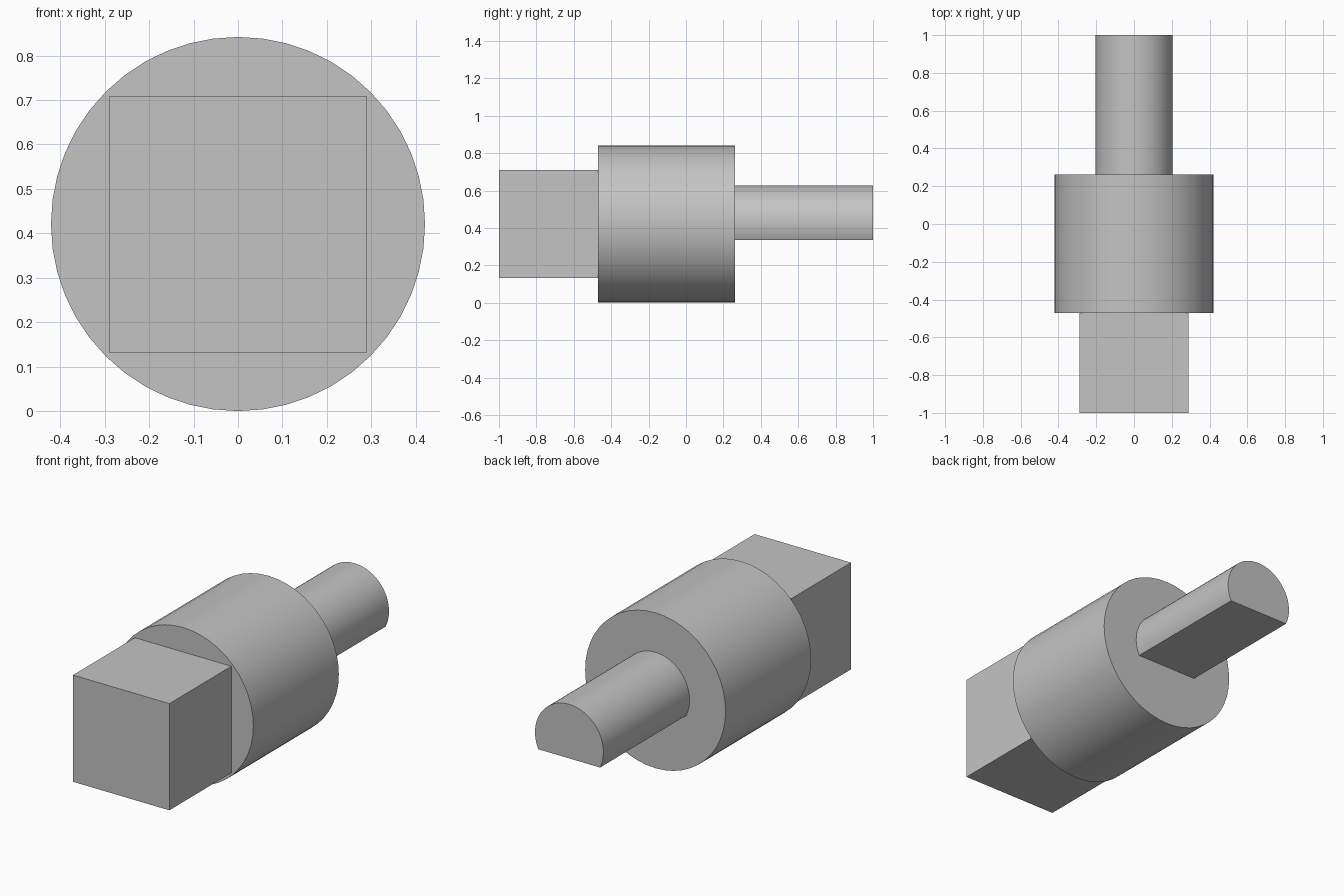
import bpy
import math

cube = bpy.data.objects.get("Cube")
if cube:
    bpy.data.objects.remove(cube, do_unlink=True)

GREY = (0.55, 0.55, 0.55, 1.0)
AXIS_Z = 0.421

metal = bpy.data.materials.new("plain grey metal")
metal.use_nodes = True
metal.diffuse_color = GREY
metal.node_tree.nodes["Principled BSDF"].inputs["Base Color"].default_value = GREY


def circle(radius, sides, start=0.0, sweep=2 * math.pi):
    """Points of a full circle, or of an arc that includes both ends."""
    full = sweep >= 2 * math.pi
    steps = sides if full else sides - 1
    return [(radius * math.cos(start + sweep * i / steps),
             radius * math.sin(start + sweep * i / steps)) for i in range(sides)]


def extrude_profile(name, profile, y0, y1, z):
    """Closed prism: a counter-clockwise x/z profile run along y."""
    n = len(profile)
    verts = [(x, y, z + h) for y in (y0, y1) for x, h in profile]
    faces = [tuple(range(n)), tuple(reversed(range(n, 2 * n)))]
    faces += [(i, i + n, (i + 1) % n + n, (i + 1) % n) for i in range(n)]
    mesh = bpy.data.meshes.new(name)
    mesh.from_pydata(verts, [], faces)
    mesh.materials.append(metal)
    obj = bpy.data.objects.new(name, mesh)
    bpy.context.collection.objects.link(obj)
    bpy.ops.object.select_all(action="DESELECT")
    obj.select_set(True)
    bpy.context.view_layer.objects.active = obj
    bpy.ops.object.shade_smooth_by_angle(angle=math.radians(30))
    return obj


# Square drive block at the front
h = 0.289
extrude_profile("square_block", [(-h, -h), (h, -h), (h, h), (-h, h)],
                -1.0, -0.47, AXIS_Z - 0.001)

# Round collar in the middle
extrude_profile("round_collar", circle(0.421, 48), -0.47, 0.262, AXIS_Z)

# Shaft at the back with a flat cut along its underside
radius, flat_depth = 0.205, 0.088
cut = math.asin(flat_depth / radius)
extrude_profile("flatted_shaft", circle(radius, 40, -cut, math.pi + 2 * cut),
                0.262, 1.0, AXIS_Z + 0.002)
